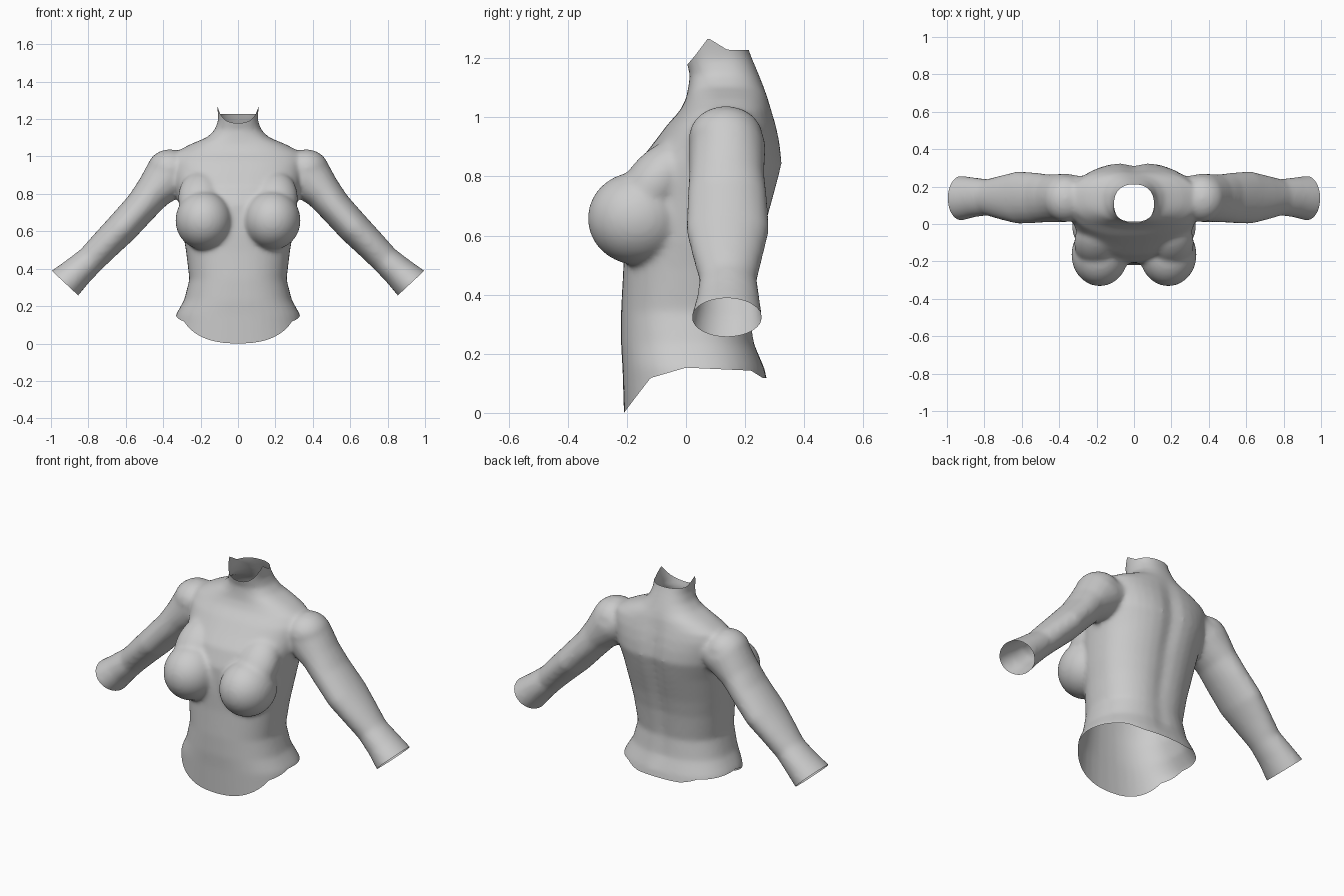
import bpy, bmesh, math
from mathutils import Vector, Matrix

if "Cube" in bpy.data.objects:
    bpy.data.objects.remove(bpy.data.objects["Cube"])

grey = bpy.data.materials.new("plain grey")
grey.diffuse_color = (0.6, 0.6, 0.6, 1)
grey.use_nodes = True
grey.node_tree.nodes["Principled BSDF"].inputs["Base Color"].default_value = grey.diffuse_color
bm = bmesh.new()


def loft(rings):
    """Skin a list of equal-length point rings and cap both ends."""
    loops = [[bm.verts.new(p) for p in ring] for ring in rings]
    n = len(loops[0])
    for a, b in zip(loops, loops[1:]):
        for i in range(n):
            j = (i + 1) % n
            bm.faces.new((a[i], a[j], b[j], b[i]))
    bm.faces.new(loops[0][::-1])
    bm.faces.new(loops[-1])


def spow(v, e):
    return math.copysign(abs(v) ** e, v)


def interp(table, t):
    """Piecewise linear lookup."""
    if t <= table[0][0]:
        return table[0][1]
    for (a, va), (b, vb) in zip(table, table[1:]):
        if t <= b:
            return va + (vb - va) * (t - a) / (b - a)
    return table[-1][1]


def torso_ring(z, half, front, back, groove):
    pts = []
    for i in range(40):
        a = math.tau * i / 40
        x = half * spow(math.cos(a), 0.85)
        y = (front + back) / 2 + (back - front) / 2 * spow(math.sin(a), 0.85)
        if math.sin(a) > 0:  # spine groove
            y -= groove * math.exp(-(x / 0.05) ** 2)
        pts.append((x, y, z))
    return pts


# Torso and neck: height, half width, front y, back y, groove depth
loft([torso_ring(*r) for r in (
    (-0.10, .38, -.205, .31, 0), (0.00, .365, -.21, .30, 0), (0.16, .333, -.215, .265, 0),
    (0.24, .288, -.22, .235, .01), (0.35, .26, -.22, .22, .01), (0.50, .278, -.212, .24, .015),
    (0.60, .295, -.212, .262, .015), (0.75, .315, -.205, .305, .02), (0.85, .335, -.165, .33, .02),
    (0.92, .345, -.11, .322, .02), (0.98, .355, -.065, .308, .015), (1.03, .335, -.02, .292, .01),
    (1.07, .26, .0, .28, .005), (1.11, .165, .008, .263, 0), (1.15, .124, .013, .247, 0),
    (1.20, .107, .0, .226, 0), (1.24, .108, -.004, .21, 0), (1.36, .12, -.01, .19, 0))])

# Arms: centre x, centre z, half thickness, front y, back y
AXIS = Vector((0.68, 0, -0.73)).normalized()
ACROSS = Vector((0.73, 0, 0.68)).normalized()
ARM = ((.25, .95, .10, .04, .25), (.365, .91, .135, .01, .27), (.455, .815, .10, .01, .265),
       (.52, .735, .09, .004, .275), (.62, .625, .088, .0, .282), (.70, .545, .083, .02, .262),
       (.785, .457, .078, .045, .24), (.86, .39, .086, .035, .25), (.925, .33, .098, .018, .258),
       (.97, .282, .10, .018, .258))
for side in (1, -1):
    rings = []
    for x, z, r, front, back in ARM:
        ring = []
        for i in range(20):
            a = math.tau * i / 20
            p = Vector((x, (front + back) / 2, z)) + ACROSS * r * math.cos(a)
            p.y += (back - front) / 2 * math.sin(a)
            p.x *= side
            ring.append(p)
        rings.append(ring)
    loft(rings)
    # Breast, upper chest slope and shoulder cap
    for loc, size, tilt in (((.183, -.165, .665), (.152, .168, .157), 0),
                            ((.20, -.10, .785), (.12, .10, .17), -40),
                            ((.365, .135, .94), (.12, .125, .105), 0)):
        m = (Matrix.Translation((loc[0] * side, loc[1], loc[2]))
             @ Matrix.Rotation(math.radians(tilt), 4, 'X') @ Matrix.Diagonal((*size, 1)))
        bmesh.ops.create_uvsphere(bm, u_segments=32, v_segments=20, radius=1, matrix=m)

bmesh.ops.recalc_face_normals(bm, faces=bm.faces)
mesh = bpy.data.meshes.new("torso")
bm.to_mesh(mesh)
bm.free()
body = bpy.data.objects.new("torso", mesh)
bpy.context.collection.objects.link(body)
bpy.context.view_layer.objects.active = body
body.select_set(True)

# Fuse the parts into one skin and soften the joins
fuse = body.modifiers.new("fuse", 'REMESH')
fuse.mode = 'VOXEL'
fuse.voxel_size = 0.012
soft = body.modifiers.new("soften", 'SMOOTH')
soft.factor = 0.5
soft.iterations = 10
for name in ("fuse", "soften"):
    bpy.ops.object.modifier_apply(modifier=name)

bm = bmesh.new()
bm.from_mesh(mesh)


def trim(point, normal, keep):
    """Cut away everything beyond a plane among the chosen faces."""
    faces = [f for f in bm.faces if keep(f.calc_center_median())]
    geom = set(faces)
    for f in faces:
        geom.update(f.edges)
        geom.update(f.verts)
    bmesh.ops.bisect_plane(bm, geom=list(geom), dist=1e-5, plane_co=point,
                           plane_no=normal, clear_outer=True)


def curved_trim(table, normal, keep):
    """Trim along a height that varies with y."""
    for v in bm.verts:
        v.co.z -= interp(table, v.co.y)
    trim((0, 0, 0), normal, keep)
    for v in bm.verts:
        v.co.z += interp(table, v.co.y)


# Open wrists
for side in (1, -1):
    trim((.925 * side, 0, .33), (AXIS.x * side, 0, AXIS.z), lambda c: c.x * side > 0.75)
# Open waist, dipping at the front
curved_trim(((-.215, .0), (-.17, .06), (-.12, .125), (0, .16), (.22, .15), (.26, .125)),
            (0, 0, -1), lambda c: abs(c.x) < 0.5 and c.z < 0.3)
# Open neck, peaked at the sides
curved_trim(((0, 1.18), (.03, 1.215), (.075, 1.275), (.14, 1.235), (.21, 1.235)),
            (0, 0, 1), lambda c: abs(c.x) < 0.2 and c.z > -0.2)

# Settle on the ground
low = min(v.co.z for v in bm.verts)
for v in bm.verts:
    v.co.z -= low
bm.to_mesh(mesh)
bm.free()
mesh.materials.clear()
mesh.materials.append(grey)
bpy.ops.object.shade_smooth_by_angle(angle=math.radians(60))
